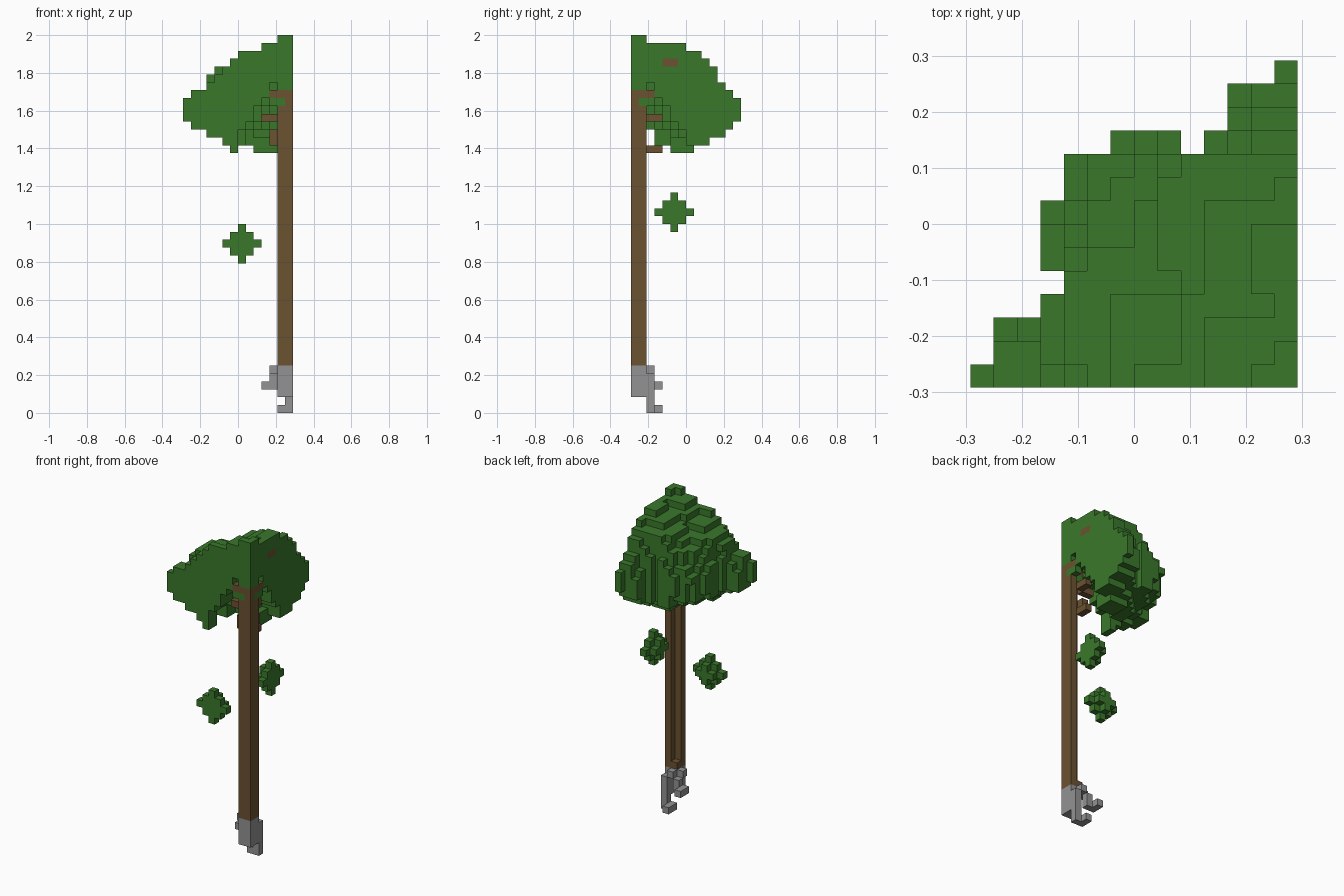
import bpy, bmesh, math

if "Cube" in bpy.data.objects:
    bpy.data.objects.remove(bpy.data.objects["Cube"])

UNIT = 2 / 48          # edge of one block
HALF = 7 * UNIT        # half of the 14-block footprint
cells = {}             # (a, b, k) -> part; a runs -x and b runs +y from the trunk corner


def material(name, rgb):
    m = bpy.data.materials.new(name)
    m.use_nodes = True
    m.diffuse_color = (*rgb, 1)
    bsdf = m.node_tree.nodes["Principled BSDF"]
    bsdf.inputs["Base Color"].default_value = (*rgb, 1)
    bsdf.inputs["Roughness"].default_value = 0.9
    return m


green = material("leaf green", (0.042, 0.187, 0.024))
brown = material("bark brown", (0.148, 0.084, 0.031))
grey = material("root grey", (0.29, 0.29, 0.29))


def fill(part, a, b, k):
    """Fill an inclusive block range; later fills win."""
    for x in range(a[0], a[-1] + 1):
        for y in range(b[0], b[-1] + 1):
            for z in range(k[0], k[-1] + 1):
                cells[x, y, z] = part


# Lower crown: rounded quarter discs limited by the lobed footprint
bottom = 34
reach_a = [9, 11, 13, 14, 14, 14, 13, 11]
reach_b = [10, 12, 13, 14, 14, 14, 13, 12]
row_length = [14, 13, 13, 11, 10, 11, 11, 11, 10, 10, 8, 3, 3, 1]
hollow = [6.6, 6.6, 5.6, 4.6, 4.6, 3.6, 2.6, 0]
for n, (ra, rb) in enumerate(zip(reach_a, reach_b)):
    k = bottom + n
    for b in range(rb):
        for a in range(min(ra, row_length[b])):
            rough = 0.0
            if a > 1 and b > 1:
                rough = 0.13 * math.sin(a * 1.3 + k * 0.9) * math.cos(b * 1.2 - k * 0.7)
            outside = ((a + .5) / ra) ** 2 + ((b + .5) / rb) ** 2 > 1 + rough
            notch = (a == 4 and b == 10) or (n < 2 and b == 2)
            if not (outside or notch or math.hypot(a, b) < hollow[n]):
                cells[a, b, k] = "crown"

# Upper crown: stepped terraces, one row length per block row
terraces = [
    [10, 11, 11, 11, 10, 10, 9, 9, 8, 7, 3],
    [9, 10, 10, 10, 10, 9, 7, 7, 6, 6, 2],
    [8, 8, 8, 8, 5, 6, 6, 6, 6, 5],
    [7, 5, 5, 5, 4, 4, 4, 4, 1],
    [4, 4, 4, 1, 2, 2, 2],
    [2, 1],
]
for n, rows in enumerate(terraces):
    for b, length in enumerate(rows):
        fill("crown", (0, length - 1), (b,), (bottom + len(reach_a) + n,))

# Hanging tufts
fill("crown", (2, 4), (5, 7), (33, 34))
fill("crown", (7,), (0, 1), (33, 34))

# Small pockets above the top branches and stepped tips on the two long lobes
for a, b, k in ((2, 0, 41), (0, 2, 41), (11, 2, 40), (12, 2, 40), (12, 2, 39),
                (2, 11, 40), (2, 12, 40), (2, 12, 39)):
    cells.pop((a, b, k), None)

# Floating leaf clusters: stepped diamonds, cut flat on the trunk side
for ca, cb, ck, axis in ((6, 0, 21, 1), (0, 5, 25, 0)):
    for da in range(-2, 3):
        for db in range(-2, 3):
            for dk in range(-2, 3):
                depth = (da, db)[axis]
                if abs(da) + abs(db) + abs(dk) <= 2 and 0 <= depth <= 1:
                    cells[ca + da, cb + db, ck + dk] = "leaf_cluster_%d" % (axis + 1)

# Trunk: L-shaped shell, with root collar below
for a, b in ((0, 0), (1, 0), (0, 1)):
    fill("trunk", (a,), (b,), (6, 40))
    fill("roots", (a,), (b,), (2, 5))
fill("trunk", (1,), (1,), (6,))

# Branch stubs and the branch tip showing through the crown
fill("branches", (2,), (0,), (40,))
fill("branches", (0,), (2,), (40,))
fill("branches", (2, 3), (1,), (37,))
fill("branches", (1,), (2, 3), (37,))
fill("branches", (2,), (1,), (34, 35))
fill("branches", (1,), (2, 3), (33,))
fill("branches", (0,), (4, 5), (44,))

# Leaves wrapping the trunk top
fill("crown", (1, 2), (0,), (39,))
fill("crown", (0,), (1, 2), (39,))

# Roots: one tall leg with a foot, one short leg with a raised foot
fill("roots", (0,), (2,), (0, 4))
fill("roots", (1,), (2,), (5,))
fill("roots", (1,), (2, 3), (0,))
fill("roots", (2,), (1,), (5,))
fill("roots", (2,), (2,), (3, 4))
fill("roots", (3,), (2, 3), (3,))


def build(part, mat):
    """Make one mesh from the exposed block faces of a part."""
    bm = bmesh.new()
    for cell, owner in cells.items():
        if owner != part:
            continue
        for axis in range(3):
            for side in (0, 1):
                near = list(cell)
                near[axis] += 2 * side - 1
                if tuple(near) in cells:
                    continue
                ring = []
                for u, v in ((0, 0), (1, 0), (1, 1), (0, 1)):
                    c = list(cell)
                    c[axis] += side
                    c[(axis + 1) % 3] += u
                    c[(axis + 2) % 3] += v
                    ring.append(bm.verts.new((HALF - c[0] * UNIT, c[1] * UNIT - HALF, c[2] * UNIT)))
                # x is mirrored, so the winding flips on the far side
                bm.faces.new(ring[::-1] if side else ring)
    bmesh.ops.remove_doubles(bm, verts=bm.verts[:], dist=UNIT / 100)
    mesh = bpy.data.meshes.new(part)
    bm.to_mesh(mesh)
    bm.free()
    mesh.materials.append(mat)
    bpy.context.collection.objects.link(bpy.data.objects.new(part, mesh))


for part, mat in (("crown", green), ("leaf_cluster_1", green), ("leaf_cluster_2", green),
                  ("trunk", brown), ("branches", brown), ("roots", grey)):
    build(part, mat)
